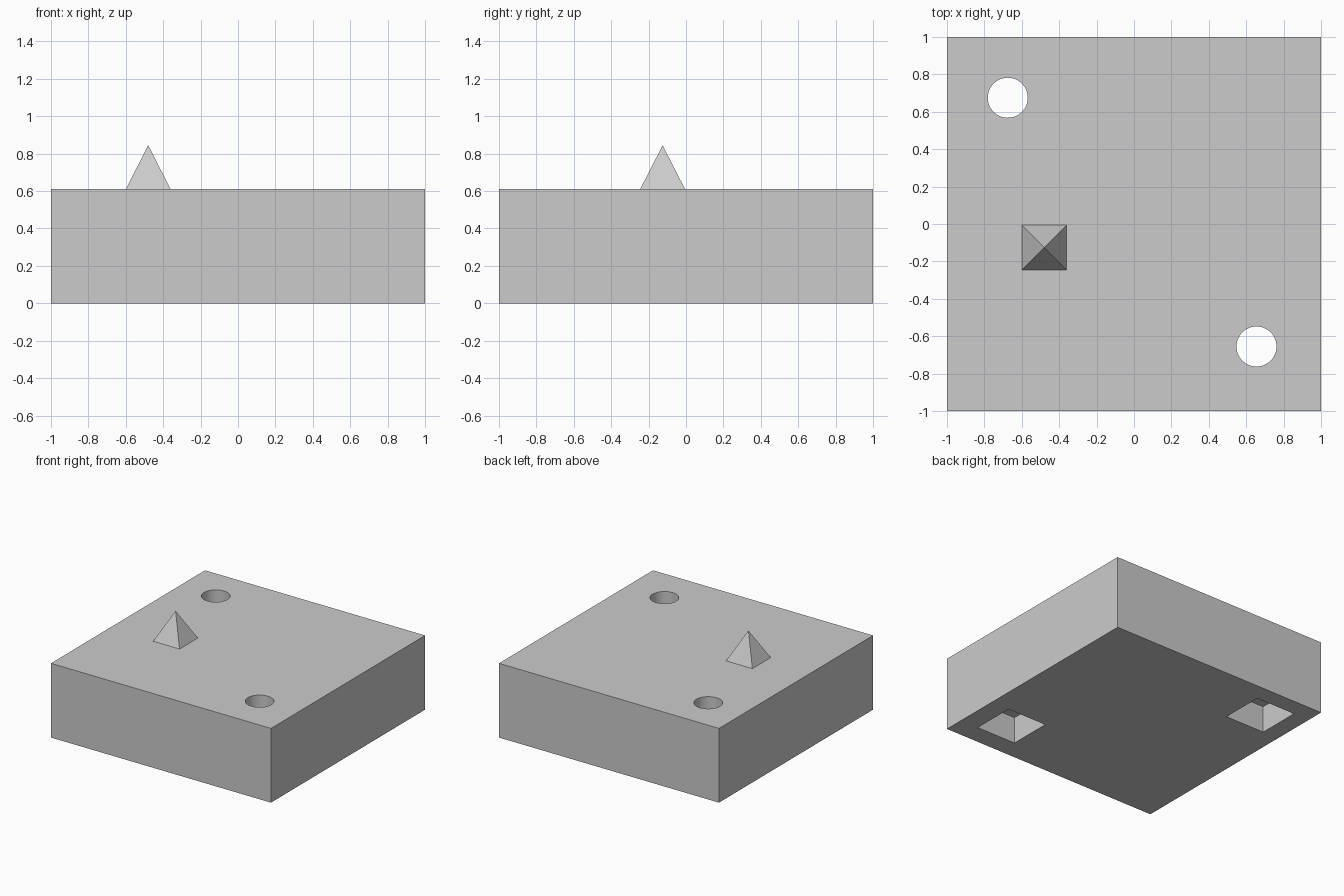
import bpy
import math

default = bpy.data.objects.get("Cube")
if default:
    bpy.data.objects.remove(default, do_unlink=True)

HEIGHT = 0.61
POCKET_SIDE = 0.36
POCKET_DEPTH = 0.22
HOLE_RADIUS = 0.107
HOLES = [(-0.675, 0.675), (0.655, -0.655)]
SPIKE_SIDE = 0.24
SPIKE_HEIGHT = 0.235

grey = bpy.data.materials.new("plain grey")
grey.use_nodes = True
grey.diffuse_color = (0.6, 0.6, 0.6, 1)
grey.node_tree.nodes["Principled BSDF"].inputs["Base Color"].default_value = (0.6, 0.6, 0.6, 1)


def finish(name):
    obj = bpy.context.object
    obj.name = name
    obj.data.name = name
    obj.data.materials.append(grey)
    return obj


def box(name, center, size):
    bpy.ops.mesh.primitive_cube_add(size=1, location=center)
    obj = finish(name)
    obj.scale = size
    bpy.ops.object.transform_apply(location=False, rotation=False, scale=True)
    return obj


def cut(target, cutter):
    # Apply the cut, then discard the cutter
    cutter.hide_render = True
    bpy.context.view_layer.objects.active = target
    mod = target.modifiers.new("cut", 'BOOLEAN')
    mod.operation = 'DIFFERENCE'
    mod.solver = 'EXACT'
    mod.object = cutter
    bpy.ops.object.modifier_apply(modifier=mod.name)
    bpy.data.objects.remove(cutter, do_unlink=True)


# Main block
block = box("block", (0, 0, HEIGHT / 2), (2, 2, HEIGHT))

# Round through holes, each with a square pocket underneath
for x, y in HOLES:
    pocket = box("pocket_cutter", (x, y, 0), (POCKET_SIDE, POCKET_SIDE, 2 * POCKET_DEPTH))
    cut(block, pocket)
    bpy.ops.mesh.primitive_cylinder_add(vertices=48, radius=HOLE_RADIUS, depth=2, location=(x, y, 0.5))
    cut(block, finish("hole_cutter"))

bpy.ops.object.select_all(action='DESELECT')
block.select_set(True)
bpy.context.view_layer.objects.active = block
bpy.ops.object.shade_smooth_by_angle(angle=math.radians(30))

# Four-sided spike on the top face
bpy.ops.mesh.primitive_cone_add(vertices=4, radius1=SPIKE_SIDE / math.sqrt(2), radius2=0,
                                depth=SPIKE_HEIGHT, end_fill_type='NOTHING',
                                location=(-0.48, -0.125, HEIGHT + SPIKE_HEIGHT / 2),
                                rotation=(0, 0, math.pi / 4))
finish("spike")
bpy.ops.object.transform_apply(location=False, rotation=True, scale=True)
